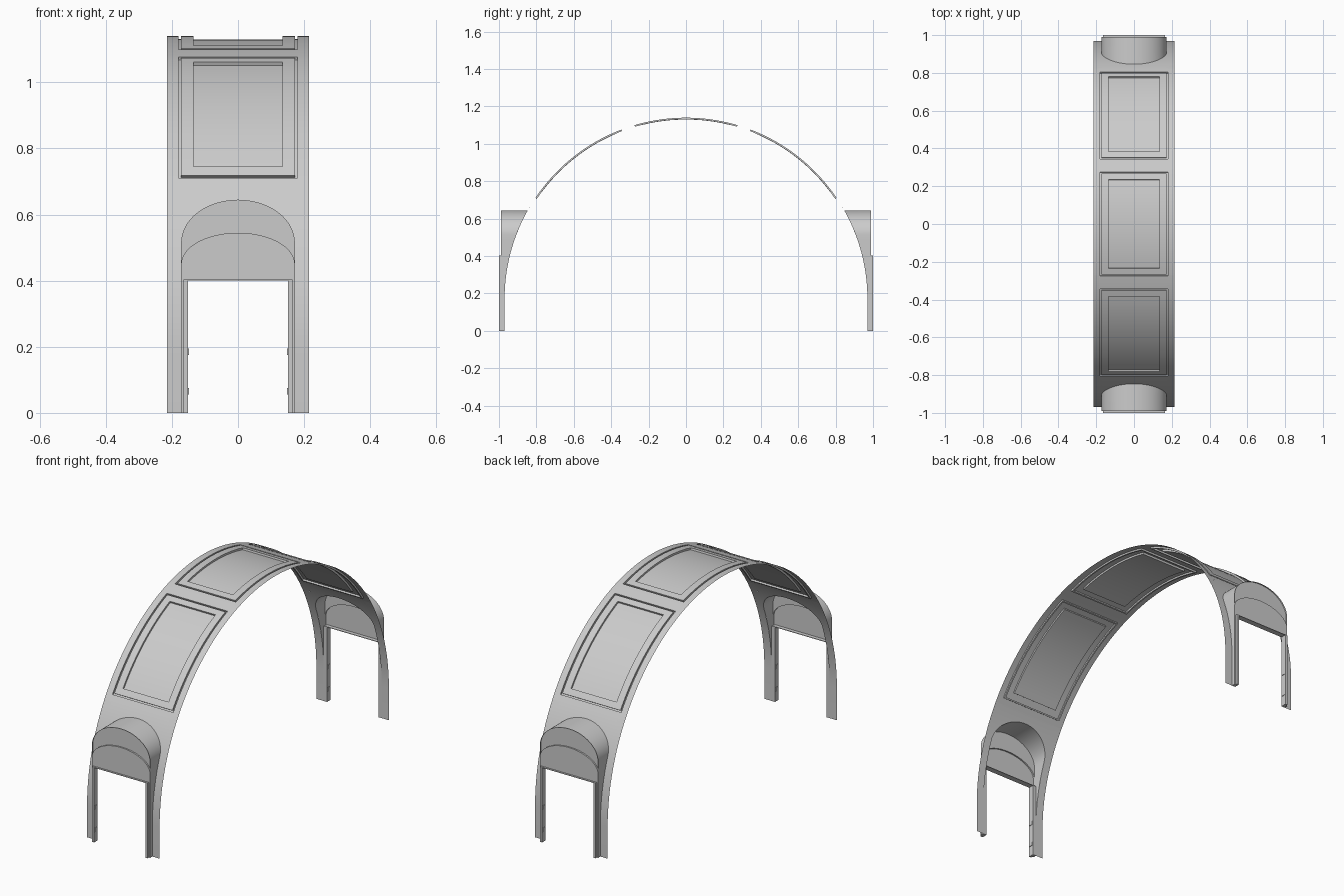
import bpy, bmesh, math

if "Cube" in bpy.data.objects:
    bpy.data.objects.remove(bpy.data.objects["Cube"])

R, ZC = 0.97, 0.17            # vault radius and springing height
HALF, DOOR, HOOD = 0.215, 0.152, 0.172
WALL = -0.99                  # end wall plane

grey = bpy.data.materials.new("plain_grey")
grey.diffuse_color = (0.6, 0.6, 0.6, 1)
grey.use_nodes = True
grey.node_tree.nodes["Principled BSDF"].inputs["Base Color"].default_value = grey.diffuse_color


def finish(name, bm, mirror=False, recalc=True):
    bmesh.ops.remove_doubles(bm, verts=bm.verts, dist=1e-5)
    if recalc:
        bmesh.ops.recalc_face_normals(bm, faces=bm.faces)
    me = bpy.data.meshes.new(name)
    bm.to_mesh(me)
    bm.free()
    me.materials.append(grey)
    ob = bpy.data.objects.new(name, me)
    bpy.context.collection.objects.link(ob)
    if mirror:
        m = ob.modifiers.new("both_ends", 'MIRROR')
        m.use_axis = (False, True, False)
        m.use_clip = False
        m.use_mirror_merge = False
    bpy.ops.object.select_all(action='DESELECT')
    bpy.context.view_layer.objects.active = ob
    ob.select_set(True)
    bpy.ops.object.shade_smooth_by_angle(angle=math.radians(30))
    return ob


def face(bm, *pts):
    bm.faces.new([bm.verts.new(p) for p in pts])


def loft(bm, a, b):
    for i in range(len(a) - 1):
        face(bm, a[i], a[i + 1], b[i + 1], b[i])


def box(bm, x0, x1, y0, y1, z0, z1):
    v = bmesh.ops.create_cube(bm, size=1)["verts"]
    for p in v:
        p.co = ((x0 + x1) / 2 + p.co.x * (x1 - x0),
                (y0 + y1) / 2 + p.co.y * (y1 - y0),
                (z0 + z1) / 2 + p.co.z * (z1 - z0))


def arc(x, deg, drop=0.0):
    t = math.radians(deg)
    return (x, (R - drop) * math.sin(t), ZC + (R - drop) * math.cos(t))


# --- vault crown: sheet with grooved, recessed panels -------------------
PANELS = [(-56.1, -20.8), (-16.5, 16.5), (20.8, 56.1)]
END = 58.0


def depth(x, deg):
    for lo, hi in PANELS:
        d = min(0.18 - abs(x), math.radians(min(deg - lo, hi - deg)) * R)
        if d > 0:
            return 0.009 if d < 0.008 else 0.0 if d < 0.044 else 0.010
    return 0.0


xs = [-HALF, -0.18, -0.172, -0.135, 0.135, 0.172, 0.18, HALF]
breaks = [-END, END]
for lo, hi in PANELS:
    breaks += [lo, lo + 0.47, lo + 2.5, hi - 2.5, hi - 0.47, hi]
breaks.sort()
ts = [breaks[0]]
for a, b in zip(breaks, breaks[1:]):
    n = max(1, math.ceil((b - a) / 2.2))
    ts += [a + (b - a) * (k + 1) / n for k in range(n)]

bm = bmesh.new()
cell = lambda i, j: depth((xs[i] + xs[i + 1]) / 2, (ts[j] + ts[j + 1]) / 2)
for i in range(len(xs) - 1):
    for j in range(len(ts) - 1):
        d = cell(i, j)
        x0, x1, t0, t1 = xs[i], xs[i + 1], ts[j], ts[j + 1]
        face(bm, arc(x0, t1, d), arc(x0, t0, d), arc(x1, t0, d), arc(x1, t1, d))
        if i + 2 < len(xs) and cell(i + 1, j) != d:      # step across the width
            e = cell(i + 1, j)
            q = [arc(x1, t0, d), arc(x1, t0, e), arc(x1, t1, e), arc(x1, t1, d)]
            face(bm, *q)
        if j + 2 < len(ts) and cell(i, j + 1) != d:      # step along the arch
            e = cell(i, j + 1)
            q = [arc(x0, t1, d), arc(x1, t1, d), arc(x1, t1, e), arc(x0, t1, e)]
            face(bm, *q)
finish("vault_crown", bm)

# --- vault legs: lower sheet with an arched opening ---------------------
N = 32
cols = [-HOOD * math.cos(math.pi * k / N) for k in range(N + 1)]
ell = lambda x, base, rise: base + rise * math.sqrt(max(0, 1 - (x / HOOD) ** 2))
top = lambda x: ell(x, 0.515, 0.13)
low = lambda x: ell(x, 0.45, 0.095)
angle = lambda z: math.degrees(math.acos((z - ZC) / R)) if z > ZC else 90.0


def column(x, start, n=14):
    return [arc(x, -(start + (END - start) * k / n)) for k in range(n + 1)]


bm = bmesh.new()
for x0, x1 in zip(cols, cols[1:]):
    loft(bm, column(x0, angle(top(x0))), column(x1, angle(top(x1))))
for s in (-1, 1):
    a, b = sorted((s * HOOD, s * HALF))
    loft(bm, [(a, -R, 0)] + column(a, 90), [(b, -R, 0)] + column(b, 90))
finish("vault_legs", bm, True)

# --- hood: arched tunnel from the vault out to the end wall -------------
side = [0.515 * k / 20 for k in range(20)]
path = [(-HOOD, z) for z in side] + [(x, top(x)) for x in cols] \
    + [(HOOD, z) for z in reversed(side)]


def on_vault(x, z):
    return (x, -R, z) if z < ZC else arc(x, -angle(z))


bm = bmesh.new()
loft(bm, [on_vault(x, z) for x, z in path], [(x, WALL, z) for x, z in path])
finish("arched_hood", bm, True)

# --- end wall: lower wall, ledge and set-back lunette -------------------
bm = bmesh.new()
BACK = WALL + 0.008
for a, b in zip(cols, cols[1:]):
    face(bm, (a, WALL, 0.4), (b, WALL, 0.4), (b, WALL, low(b)), (a, WALL, low(a)))
    face(bm, (a, WALL, low(a)), (b, WALL, low(b)), (b, BACK, low(b)), (a, BACK, low(a)))
    face(bm, (a, BACK, low(a)), (b, BACK, low(b)), (b, BACK, top(b)), (a, BACK, top(a)))
finish("end_wall", bm, True)

# --- door jambs, stepped in plan ----------------------------------------
bm = bmesh.new()
plan = [(HOOD, -R), (HOOD, WALL), (0.165, WALL), (0.165, -1.0),
        (DOOR, -1.0), (DOOR, -R), (HOOD, -R)]
for s in (-1, 1):
    loft(bm, [(s * x, y, 0) for x, y in plan], [(s * x, y, 0.4) for x, y in plan])
    for z in (0, 0.4):
        face(bm, *[(s * x, y, z) for x, y in plan[:-1]])
finish("door_jambs", bm, True)

# --- door head ----------------------------------------------------------
bm = bmesh.new()
box(bm, -0.165, 0.165, -1.0, -R, 0.4, 0.403)
finish("door_head", bm, True)

# --- small hinges on the jambs ------------------------------------------
bm = bmesh.new()
for s in (-1, 1):
    for z in (0.065, 0.185):
        a, b = sorted((s * 0.149, s * 0.154))
        box(bm, a, b, -0.995, -0.975, z - 0.01, z + 0.01)
finish("door_hinges", bm, True)
